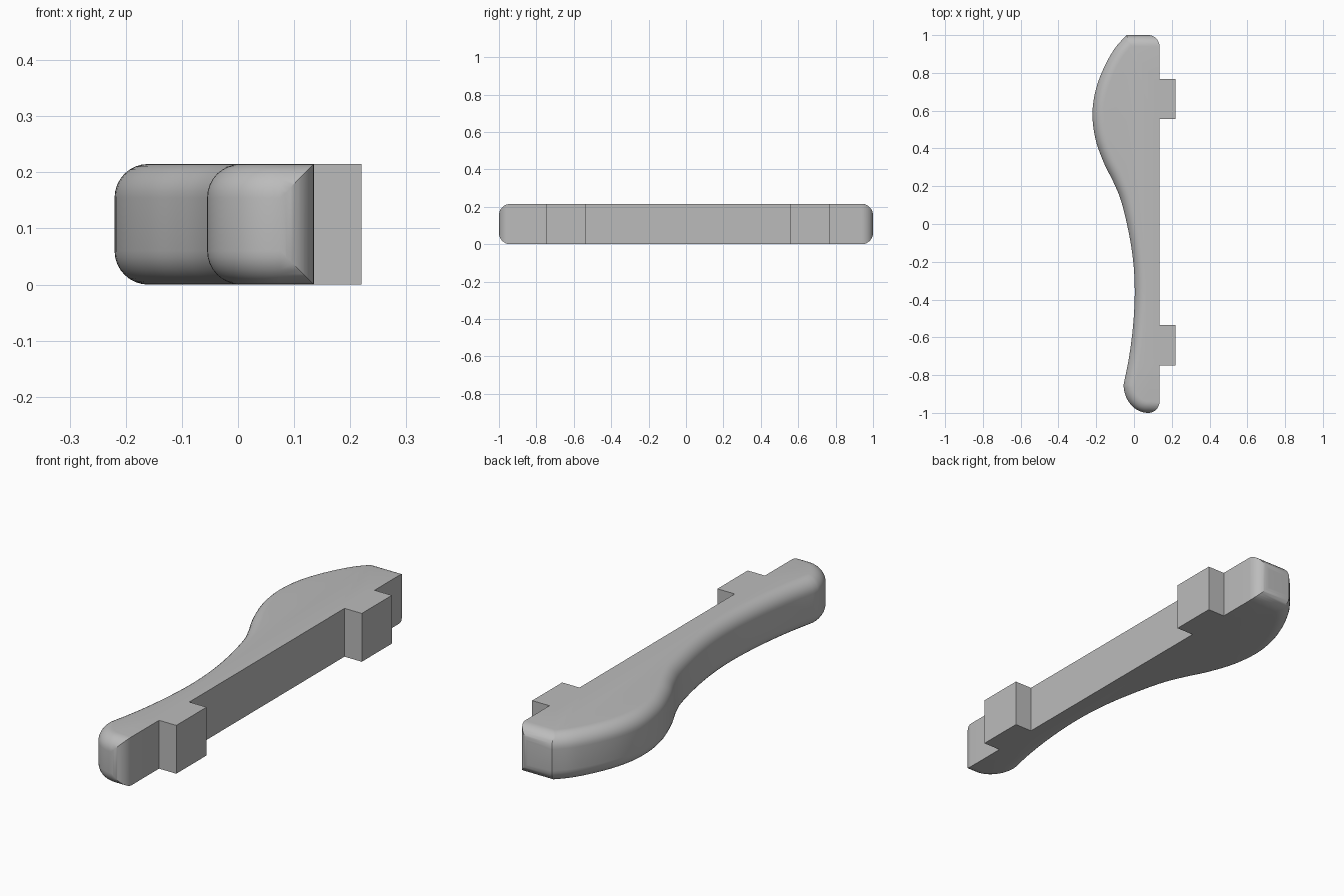
import bpy, bmesh
from math import sin, cos, pi, radians
from mathutils import Vector

if "Cube" in bpy.data.objects:
    bpy.data.objects.remove(bpy.data.objects["Cube"])

HEIGHT, ROUND, FLAT_X = 0.215, 0.06, 0.135

grey = bpy.data.materials.new("plain grey")
grey.use_nodes = True
grey.diffuse_color = (0.5, 0.5, 0.5, 1)
grey.node_tree.nodes["Principled BSDF"].inputs["Base Color"].default_value = (0.5, 0.5, 0.5, 1)


def finish(bm, name):
    bmesh.ops.recalc_face_normals(bm, faces=bm.faces)
    mesh = bpy.data.meshes.new(name)
    bm.to_mesh(mesh)
    bm.free()
    obj = bpy.data.objects.new(name, mesh)
    mesh.materials.append(grey)
    bpy.context.collection.objects.link(obj)
    return obj


def block(name, x0, x1, y0, y1, z0, z1, corner=0):
    bm = bmesh.new()
    bmesh.ops.create_cube(bm, size=1)
    for v in bm.verts:
        v.co = ((x0 + x1) / 2 + v.co.x * (x1 - x0),
                (y0 + y1) / 2 + v.co.y * (y1 - y0),
                (z0 + z1) / 2 + v.co.z * (z1 - z0))
    if corner:
        edges = [e for e in bm.edges if all(v.co.x > x1 - 0.001 for v in e.verts)
                 and abs(e.verts[0].co.z - e.verts[1].co.z) > 0.1]
        bmesh.ops.bevel(bm, geom=edges, offset=corner, segments=10,
                        profile=0.5, affect='EDGES')
    return finish(bm, name)


def smooth_path(pts, steps):
    pts = [Vector(p) for p in pts]
    pts = [2 * pts[0] - pts[1]] + pts + [2 * pts[-1] - pts[-2]]
    out = []
    for a, b, c, d in zip(pts, pts[1:], pts[2:], pts[3:]):
        for i in range(steps):
            t = i / steps
            out.append(0.5 * (2 * b + (c - a) * t + (2 * a - 5 * b + 4 * c - d) * t ** 2
                              + (3 * b - a - 3 * c + d) * t ** 3))
    return out


def inset(loop, dist):
    """Move a counter-clockwise outline inwards with mitred corners."""
    out = []
    for i, p in enumerate(loop):
        d1 = (p - loop[i - 1]).normalized()
        d2 = (loop[(i + 1) % len(loop)] - p).normalized()
        n1, n2 = Vector((-d1.y, d1.x)), Vector((-d2.y, d2.x))
        out.append(p + (n1 + n2) * dist / (1 + n1.dot(n2)))
    return out


# Wavy outline, overshooting the flat side, which is trimmed afterwards
wave = smooth_path([(-0.04, 1), (-0.105, 0.925), (-0.165, 0.815), (-0.205, 0.7), (-0.22, 0.58),
                    (-0.204, 0.45), (-0.16, 0.325), (-0.108, 0.22), (-0.066, 0.115),
                    (-0.025, -0.06), (-0.002, -0.22), (0.004, -0.38), (-0.006, -0.55),
                    (-0.027, -0.71), (-0.055, -0.85)], 5)
toe = [Vector((0.075 - 0.13 * cos(a), -0.85 - 0.15 * sin(a)))
       for a in (pi / 2 * i / 14 for i in range(15))]
outline = wave + toe + [Vector((0.4, -1)), Vector((0.4, 1))]

# Body: stacked outlines with rounded upper and lower rims
steps = 8
quarter = [(ROUND * (1 - sin(a)), ROUND * (1 - cos(a)))
           for a in (pi / 2 * i / steps for i in range(steps + 1))]
layers = [(d, z) for d, z in quarter] + [(d, HEIGHT - z) for d, z in reversed(quarter)]
bm = bmesh.new()
rings = [[bm.verts.new((p.x, p.y, z)) for p in inset(outline, d)] for d, z in layers]
for low, high in zip(rings, rings[1:]):
    for i in range(len(low)):
        bm.faces.new((low[i - 1], low[i], high[i], high[i - 1]))
bm.faces.new(rings[0])
bm.faces.new(rings[-1])
body = finish(bm, "wavy_handle")

# Flat mounting side with rounded upright corners, then the two tenons
trim = block("flat_side_trim", -0.5, FLAT_X, -1, 1, -0.1, HEIGHT + 0.1, ROUND)
tenons = [block("rear_tenon", FLAT_X - 0.03, 0.22, 0.556, 0.767, 0, HEIGHT),
          block("front_tenon", FLAT_X - 0.03, 0.22, -0.748, -0.535, 0, HEIGHT)]
for tool, mode in [(trim, 'INTERSECT')] + [(t, 'UNION') for t in tenons]:
    mod = body.modifiers.new(tool.name, 'BOOLEAN')
    mod.object, mod.operation, mod.solver = tool, mode, 'EXACT'

# Bake the cuts and remove the helper blocks
bpy.context.view_layer.update()
baked = bpy.data.meshes.new_from_object(body.evaluated_get(bpy.context.evaluated_depsgraph_get()))
body.modifiers.clear()
body.data = baked
for tool in [trim] + tenons:
    bpy.data.objects.remove(tool)

bpy.ops.object.select_all(action='DESELECT')
body.select_set(True)
bpy.context.view_layer.objects.active = body
bpy.ops.object.shade_smooth_by_angle(angle=radians(30))
